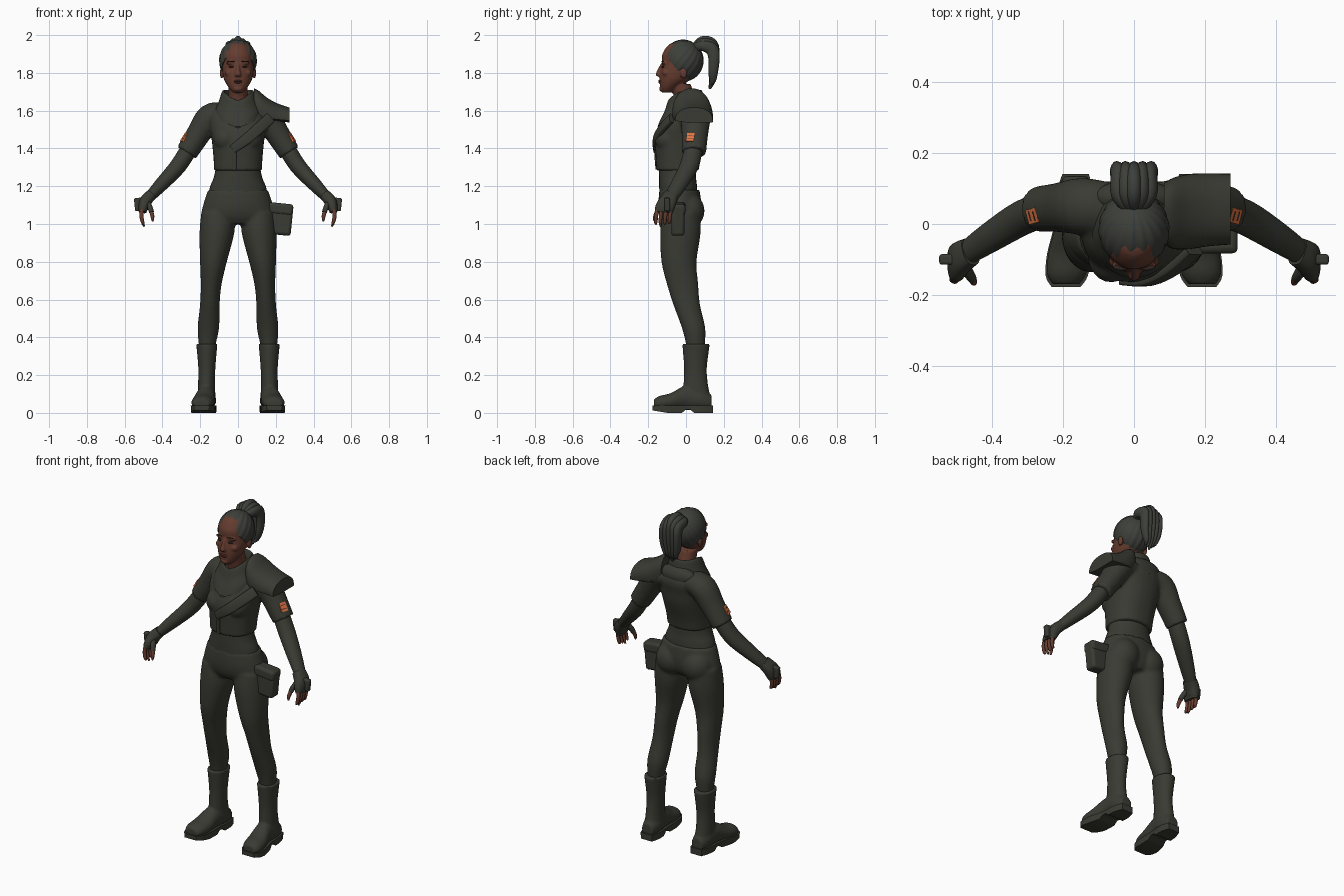
import bpy, bmesh, math
from mathutils import Vector, Matrix

if "Cube" in bpy.data.objects:
    bpy.data.objects.remove(bpy.data.objects["Cube"])


def material(name, *rgb):
    m = bpy.data.materials.new(name)
    m.use_nodes = True
    m.diffuse_color = (*rgb, 1)
    shader = m.node_tree.nodes["Principled BSDF"]
    shader.inputs["Base Color"].default_value = (*rgb, 1)
    shader.inputs["Roughness"].default_value = 0.8
    return m


cloth = material("dark olive cloth", 0.042, 0.043, 0.033)
hair_mat = material("grey black hair", 0.047, 0.050, 0.042)
skin = material("brown skin", 0.13, 0.045, 0.028)
lip_mat = material("dark red lips", 0.13, 0.033, 0.025)
eye_mat = material("dark eyes", 0.03, 0.018, 0.014)
orange = material("orange patch", 0.75, 0.17, 0.055)


def loft(bm, rings, axis=None, ref=(0, 1, 0), power=2, deform=None, n=28, steps=4):
    """Smooth tube through rings of (x, y, z, side radius, ref radius)."""
    pts, path = [rings[0], *rings, rings[-1]], []
    for quad in zip(pts, pts[1:], pts[2:], pts[3:]):
        for k in range(steps):
            t = k / steps
            path.append([b + t / 2 * (c - a + t * (2*a - 5*b + 4*c - d + t * (3*b - 3*c + d - a)))
                         for a, b, c, d in zip(*quad)])
    path.append(rings[-1])
    loops = []
    for i, (x, y, z, rx, ry) in enumerate(path):
        ahead, behind = path[min(i + 1, len(path) - 1)], path[max(i - 1, 0)]
        tan = Vector(axis) if axis else (Vector(ahead[:3]) - Vector(behind[:3])).normalized()
        up = Vector(ref)
        up = (up - up.project(tan)).normalized()
        side = up.cross(tan)
        loop = []
        for j in range(n):
            c, s = math.cos(math.tau * j / n), math.sin(math.tau * j / n)
            c = math.copysign(abs(c) ** (2 / power), c)
            s = math.copysign(abs(s) ** (2 / power), s)
            co = Vector((x, y, z)) + side * rx * c + up * ry * s
            if deform:
                deform(co)
            loop.append(bm.verts.new(co))
        loops.append(loop)
    for a, b in zip(loops, loops[1:]):
        for j in range(n):
            bm.faces.new((a[j], a[j - 1], b[j - 1], b[j]))
    bm.faces.new(loops[0])
    bm.faces.new(loops[-1])


def ball(bm, centre, radii, u=32, v=18):
    mat = Matrix.Translation(centre) @ Matrix.Diagonal((*radii, 1))
    return bmesh.ops.create_uvsphere(bm, u_segments=u, v_segments=v, radius=1, matrix=mat)["verts"]


def box(bm, centre, size, normal=(0, 0, 1)):
    turn = Vector(normal).to_track_quat("Z", "Y").to_matrix().to_4x4()
    bmesh.ops.create_cube(bm, size=1, matrix=Matrix.Translation(centre) @ turn @ Matrix.Diagonal((*size, 1)))


def finish(name, bm, mat, voxel=0, mirror=False, bevel=0, smooth=3):
    bmesh.ops.recalc_face_normals(bm, faces=bm.faces)
    me = bpy.data.meshes.new(name)
    bm.to_mesh(me)
    bm.free()
    me.materials.append(mat)
    me.polygons.foreach_set("use_smooth", [True] * len(me.polygons))
    me.set_sharp_from_angle(angle=math.radians(45))
    ob = bpy.data.objects.new(name, me)
    bpy.context.collection.objects.link(ob)
    if bevel:
        b = ob.modifiers.new("rounded", "BEVEL")
        b.width, b.segments = bevel, 3
    if mirror:
        ob.modifiers.new("mirror", "MIRROR").use_mirror_merge = False
    if voxel:
        r = ob.modifiers.new("blend", "REMESH")
        r.mode, r.voxel_size, r.use_smooth_shade = "VOXEL", voxel, True
        s = ob.modifiers.new("soften", "SMOOTH")
        s.factor, s.iterations = 0.5, smooth
    return ob


UP = (0, 0, 1)

# Head with jaw, nose, brow and ears
bm = bmesh.new()
loft(bm, [(0, -.10, 1.695, .025, .026), (0, -.09, 1.72, .048, .047), (0, -.062, 1.76, .072, .078),
          (0, -.045, 1.80, .082, .093), (0, -.03, 1.85, .086, .098), (0, -.025, 1.9, .084, .1),
          (0, -.02, 1.95, .055, .07), (0, -.02, 1.965, .02, .02)], axis=UP)
loft(bm, [(0, -.122, 1.85, .009, .012), (0, -.138, 1.815, .011, .014), (0, -.144, 1.79, .018, .017),
          (0, -.138, 1.78, .012, .01)], axis=UP, n=14)
loft(bm, [(0, -.03, 1.74, .05, .055), (0, -.01, 1.68, .05, .055), (0, .01, 1.6, .06, .06)], axis=UP)
ball(bm, (0, -.128, 1.715), (.024, .014, .014))
for s in (-1, 1):
    ball(bm, (s * .034, -.116, 1.853), (.03, .014, .009))
    ball(bm, (s * .045, -.105, 1.80), (.026, .02, .02))
    ball(bm, (s * .086, -.012, 1.80), (.01, .018, .03))
finish("head", bm, skin, voxel=.005, smooth=2)

# Eyes, brows and lips
bm = bmesh.new()
ball(bm, (.034, -.121, 1.832), (.016, .009, .005))
ball(bm, (.036, -.122, 1.86), (.022, .009, .003))
finish("eyes_and_brows", bm, eye_mat, mirror=True)
bm = bmesh.new()
ball(bm, (0, -.136, 1.757), (.023, .012, .005))
ball(bm, (0, -.134, 1.749), (.019, .013, .005))
finish("lips", bm, lip_mat)

# Swept-back hair cap, cut along the hairline and grooved toward the tie
bm = bmesh.new()
centre = Vector((0, -.015, 1.865))
tie = Vector((0, .62, .78)).normalized()
across = tie.cross(Vector((1, 0, 0)))
for v in ball(bm, centre, (.099, .107, .11), 96, 48):
    d = v.co - centre
    away = min(1, d.normalized().cross(tie).length * 1.5)
    groove = math.sin(18 * math.atan2(d.x, d.dot(across)))
    v.co = centre + d * (1 + .016 * away * groove)
cut = bmesh.ops.bisect_plane(bm, geom=bm.verts[:] + bm.edges[:] + bm.faces[:], plane_co=(0, -.02, 1.785),
                             plane_no=(0, 1.2, 1), clear_inner=True)
bmesh.ops.holes_fill(bm, edges=[e for e in cut["geom_cut"] if isinstance(e, bmesh.types.BMEdge)])
finish("hair_cap", bm, hair_mat)

# Ponytail strands
bm = bmesh.new()
for i in range(-2, 3):
    x, drop = i * .022, .012 * abs(i)
    loft(bm, [(x * .4, .05, 1.93, .025, .02), (x, .085, 1.967 - drop, .027, .022),
              (x, .135, 1.95 - drop, .034, .022), (x * 1.1, .148, 1.88, .03, .02),
              (x, .144, 1.81, .026, .018), (x * .7, .14, 1.76, .018, .013),
              (x * .5, .125, 1.715 + drop, .006, .005)], ref=(1, 0, 0), n=14)
finish("ponytail", bm, hair_mat)

# Cropped jacket with short sleeves
bm = bmesh.new()
loft(bm, [(0, -.045, 1.283, .127, .112), (0, -.04, 1.35, .13, .12), (0, -.027, 1.45, .14, .137),
          (0, -.01, 1.52, .152, .13), (0, .012, 1.58, .15, .117), (0, .03, 1.63, .105, .08),
          (0, .03, 1.66, .05, .05)], axis=UP, power=2.3)
loft(bm, [(.08, .045, 1.585, .06, .075), (.15, .05, 1.565, .07, .08), (.21, .047, 1.475, .064, .07),
          (.272, .042, 1.378, .058, .064)])
ball(bm, (.065, -.09, 1.45), (.065, .075, .07))
finish("jacket", bm, cloth, voxel=.009, mirror=True)

# Jacket opening and diagonal chest strap
bm = bmesh.new()
loft(bm, [(-.02, -.155, 1.288, .012, .006), (-.02, -.161, 1.36, .012, .006), (-.02, -.164, 1.42, .012, .006)],
     power=4, n=16)
finish("jacket_placket", bm, cloth)
bm = bmesh.new()
loft(bm, [(.17, -.075, 1.56, .03, .014), (.11, -.128, 1.505, .03, .014), (.04, -.163, 1.445, .028, .012),
          (-.03, -.163, 1.395, .022, .01)], power=4, n=20)
finish("chest_strap", bm, cloth)


# Draped cowl collar with a pointed front and a folded hood behind
def pointed_front(co):
    if co.y < 0:
        co.z -= .055 * max(0, 1 - abs(co.x) / .13) * min(1, -co.y / .08)


bm = bmesh.new()
loft(bm, [(0, -.012, 1.562, .125, .14), (0, -.01, 1.60, .122, .127), (0, -.008, 1.65, .102, .105),
          (0, -.005, 1.70, .085, .092), (0, -.005, 1.705, .072, .08), (0, -.005, 1.66, .06, .066)],
     axis=UP, deform=pointed_front, n=48)
ball(bm, (0, .075, 1.615), (.115, .05, .055))
finish("cowl", bm, cloth)


# Flared guard on the left shoulder
def open_below(co):
    co.z = max(co.z, 1.555 - .1 * max(0, co.x - .1) + .15 * max(0, -co.y))


bm = bmesh.new()
loft(bm, [(.085, .03, 1.62, .085, .098), (.11, .03, 1.605, .1, .1), (.155, .035, 1.58, .106, .088),
          (.21, .04, 1.56, .103, .078), (.272, .042, 1.545, .1, .072)],
     axis=(1, 0, 0), ref=UP, power=2.3, deform=open_below, n=40)
finish("shoulder_guard", bm, cloth)

# Sleeve patches, each with two dark bars
outward = Vector((.8, -.22, .53)).normalized()
along = Vector((.54, 0, -.84))
for name, mat, shifts, size, lift in (("sleeve_patches", orange, (0,), (.042, .052, .009), .058),
                                      ("patch_bars", cloth, (-.011, .011), (.028, .004, .004), .062)):
    bm = bmesh.new()
    for shift in shifts:
        box(bm, Vector((.238, .036, 1.427)) + outward * lift + along * shift, size, outward)
    finish(name, bm, mat, mirror=True)

# Forearms, fingerless gloves and fingers
bm = bmesh.new()
loft(bm, [(.24, .045, 1.43, .045, .048), (.315, .018, 1.31, .044, .05), (.41, -.04, 1.205, .036, .043),
          (.485, -.09, 1.125, .025, .033)])
finish("forearms", bm, cloth, mirror=True)
bm = bmesh.new()
loft(bm, [(.462, -.078, 1.152, .03, .04), (.49, -.095, 1.12, .032, .046), (.502, -.113, 1.085, .026, .05),
          (.505, -.117, 1.062, .02, .046)], power=2.6)
loft(bm, [(.48, -.12, 1.115, .016, .018), (.465, -.142, 1.085, .014, .016), (.458, -.153, 1.062, .013, .014)], n=14)
finish("gloves", bm, cloth, mirror=True)
bm = bmesh.new()
box(bm, (.513, -.1, 1.105), (.03, .07, .07), (.1, 0, 1))
finish("glove_plates", bm, cloth, mirror=True, bevel=.008)
bm = bmesh.new()
for i in range(4):
    y, tip = -.152 + i * .024, .987 + .012 * abs(i - 1)
    loft(bm, [(.506, y, 1.085, .011, .011), (.511, y - .005, 1.045, .011, .01),
              (.505, y - .008, 1.01, .009, .009), (.497, y - .006, tip, .005, .005)], n=12)
loft(bm, [(.46, -.15, 1.07, .011, .012), (.453, -.163, 1.04, .01, .011), (.452, -.167, 1.015, .005, .006)], n=12)
finish("fingers", bm, skin, mirror=True)

# Midriff and fitted trousers
bm = bmesh.new()
loft(bm, [(0, -.04, 1.15, .158, .1), (0, -.042, 1.2, .147, .1), (0, -.045, 1.25, .127, .098),
          (0, -.045, 1.32, .115, .098)], axis=UP)
finish("midriff", bm, cloth)
bm = bmesh.new()
loft(bm, [(0, -.035, 1.18, .16, .107), (0, -.032, 1.1, .185, .114), (0, -.03, 1.04, .195, .105),
          (0, -.03, 1.0, .17, .08)], axis=UP)
loft(bm, [(.105, -.025, 1.06, .09, .1), (.112, -.03, .95, .092, .107), (.13, -.037, .8, .071, .093),
          (.142, -.018, .68, .055, .083), (.149, .003, .575, .052, .071), (.157, .04, .45, .057, .062),
          (.163, .05, .36, .045, .05), (.165, .05, .28, .04, .045)], axis=UP)
ball(bm, (.085, .01, 1.07), (.09, .088, .095))
finish("trousers", bm, cloth, voxel=.01, mirror=True)

# Hip pouch with flap
bm = bmesh.new()
box(bm, (.222, -.043, 1.02), (.07, .128, .155), (.1, 0, 1))
box(bm, (.224, -.043, 1.08), (.08, .136, .06), (.1, 0, 1))
finish("hip_pouch", bm, cloth, bevel=.016)

# Boots and soles
foot = [(.165, .135, .055, .035, .04), (.167, .08, .07, .05, .06), (.172, 0, .08, .05, .065),
        (.183, -.08, .06, .059, .045), (.19, -.14, .052, .056, .038), (.192, -.17, .047, .038, .024)]
bm = bmesh.new()
loft(bm, [(.165, .06, .05, .05, .078), (.167, .052, .14, .045, .066), (.165, .05, .23, .045, .06),
          (.165, .052, .32, .052, .068), (.165, .053, .365, .057, .073)], axis=UP)
loft(bm, foot, axis=(0, -1, 0), ref=UP)
finish("boots", bm, cloth, voxel=.007, mirror=True)


def flat_sole(co):
    spring = .03 * max(0, -.1 - co.y) / .07
    arch = .018 if -.02 < co.y < .035 else 0
    co.z = .038 if co.z > .05 else arch + spring * .4


bm = bmesh.new()
loft(bm, [(x, y * 1.05, .05, w * 1.06, .04) for x, y, z, w, h in foot], axis=(0, -1, 0), ref=UP,
     deform=flat_sole)
finish("boot_soles", bm, cloth, mirror=True)
